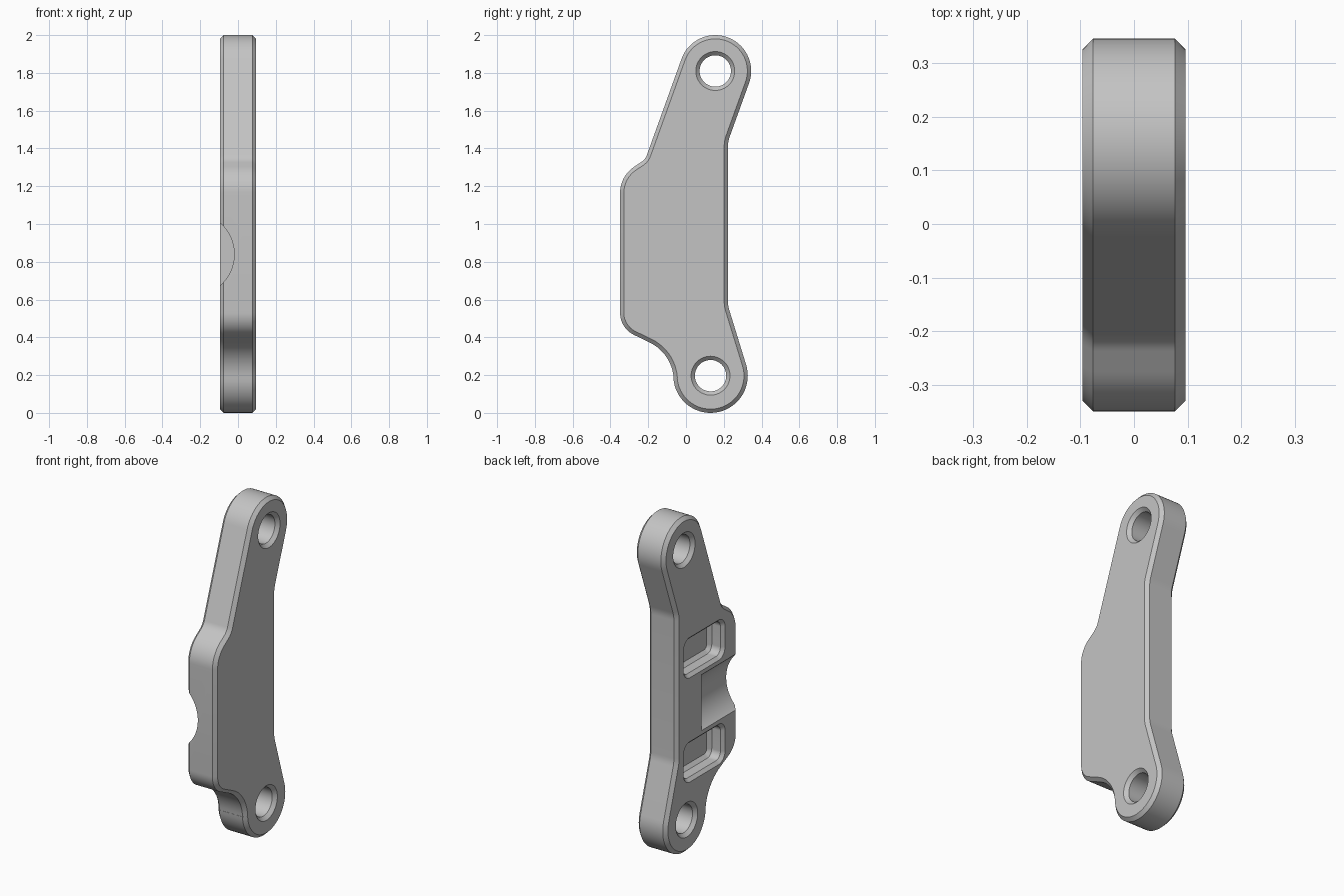
import bpy, bmesh, math
from mathutils import Vector

cube = bpy.data.objects.get("Cube")
if cube:
    bpy.data.objects.remove(cube, do_unlink=True)

HALF = 0.096      # half thickness along x
CHAMFER = 0.02

steel = bpy.data.materials.new("plain grey metal")
steel.use_nodes = True
steel.diffuse_color = (0.55, 0.55, 0.55, 1)
steel.node_tree.nodes["Principled BSDF"].inputs["Base Color"].default_value = (0.55, 0.55, 0.55, 1)


def belt(circles, inset=0.0, step=math.radians(6)):
    """Closed outline of arcs joined by tangent lines; negative radius = concave arc."""
    n = len(circles)
    heading = []
    for i in range(n):
        (y1, z1, r1), (y2, z2, r2) = circles[i], circles[(i + 1) % n]
        dy, dz = y2 - y1, z2 - z1
        ratio = max(-1, min(1, (r1 - r2) / math.hypot(dy, dz)))
        heading.append(math.atan2(dz, dy) + math.asin(ratio))
    points = []
    for i, (y, z, r) in enumerate(circles):
        start = heading[i - 1]
        sweep = (heading[i] - start) % math.tau
        if r < 0:
            sweep -= math.tau
        count = max(2, math.ceil(abs(sweep) / step))
        for k in range(count + 1):
            a = start + sweep * k / count
            points.append((y + (r - inset) * math.sin(a), z - (r - inset) * math.cos(a)))
    return points


def ring_circle(y, z, r, count=64):
    return [(y + r * math.cos(math.tau * k / count), z + r * math.sin(math.tau * k / count))
            for k in range(count)]


def loft(name, sections):
    """Solid through (x, outline) sections, capped at both ends."""
    bm = bmesh.new()
    rings = [[bm.verts.new((x, y, z)) for y, z in outline] for x, outline in sections]
    n = len(rings[0])
    for a, b in zip(rings, rings[1:]):
        for i in range(n):
            j = (i + 1) % n
            bm.faces.new((a[i], a[j], b[j], b[i]))
    bm.faces.new(rings[0])
    bm.faces.new(rings[-1])
    bmesh.ops.recalc_face_normals(bm, faces=bm.faces)
    mesh = bpy.data.meshes.new(name)
    bm.to_mesh(mesh)
    bm.free()
    mesh.materials.append(steel)
    obj = bpy.data.objects.new(name, mesh)
    bpy.context.collection.objects.link(obj)
    return obj


# Plate outline, counter-clockwise: bosses, back corners, front shoulders
TOP_HOLE, BOTTOM_HOLE = (0.155, 1.81), (0.13, 0.197)
plate = [
    (*BOTTOM_HOLE, 0.197),
    (0.372, 0.59, -0.15),
    (0.372, 1.41, -0.15),
    (*TOP_HOLE, 0.19),
    (-0.28, 1.393, -0.078),
    (-0.184, 1.165, 0.165),
    (-0.219, 0.53, 0.13),
    (-0.29, 0.17, -0.225),
]
edge, inner = belt(plate), belt(plate, CHAMFER)
bracket = loft("bracket_plate", [(-HALF, inner), (CHAMFER - HALF, edge),
                                 (HALF - CHAMFER, edge), (HALF, inner)])

# Countersunk bolt holes
cutters = []
for name, (y, z) in (("top_hole_cutter", TOP_HOLE), ("bottom_hole_cutter", BOTTOM_HOLE)):
    wide, narrow = ring_circle(y, z, 0.103), ring_circle(y, z, 0.083)
    flare = ring_circle(y, z, 0.113)
    cutters.append(loft(name, [(-HALF - 0.01, flare), (CHAMFER - HALF, narrow),
                               (HALF - CHAMFER, narrow), (HALF + 0.01, flare)]))

# Two rounded pockets on the right side, with bevelled rim and floor
for name, z in (("upper_pocket_cutter", 1.15), ("lower_pocket_cutter", 0.53)):
    def pocket(inset):
        r, hy, hz = 0.06, 0.195, 0.12
        corners = [(-0.035 + sy * (hy - r), z + sz * (hz - r), r)
                   for sy, sz in ((1, -1), (1, 1), (-1, 1), (-1, -1))]
        return belt(corners, inset)
    cutters.append(loft(name, [(-HALF - 0.01, pocket(-0.01)), (-HALF + 0.018, pocket(0.018)),
                               (-HALF + 0.075, pocket(0.018)), (-HALF + 0.095, pocket(0.038))]))

# Round groove running in from the front edge
bpy.ops.mesh.primitive_cylinder_add(vertices=128, radius=0.219, depth=0.6,
                                    location=(-0.239, -0.31, 0.84),
                                    rotation=(math.pi / 2, 0, 0))
groove = bpy.context.object
groove.name = "groove_cutter"
groove.data.materials.append(steel)
cutters.append(groove)

# Cut everything and shade
bpy.ops.object.select_all(action="DESELECT")
bpy.context.view_layer.objects.active = bracket
bracket.select_set(True)
for cutter in cutters:
    cutter.hide_render = True
    mod = bracket.modifiers.new(cutter.name, "BOOLEAN")
    mod.operation = "DIFFERENCE"
    mod.solver = "EXACT"
    mod.object = cutter
    bpy.ops.object.modifier_apply(modifier=mod.name)
for cutter in cutters:
    bpy.data.objects.remove(cutter, do_unlink=True)
bpy.ops.object.shade_smooth_by_angle(angle=math.radians(25))
